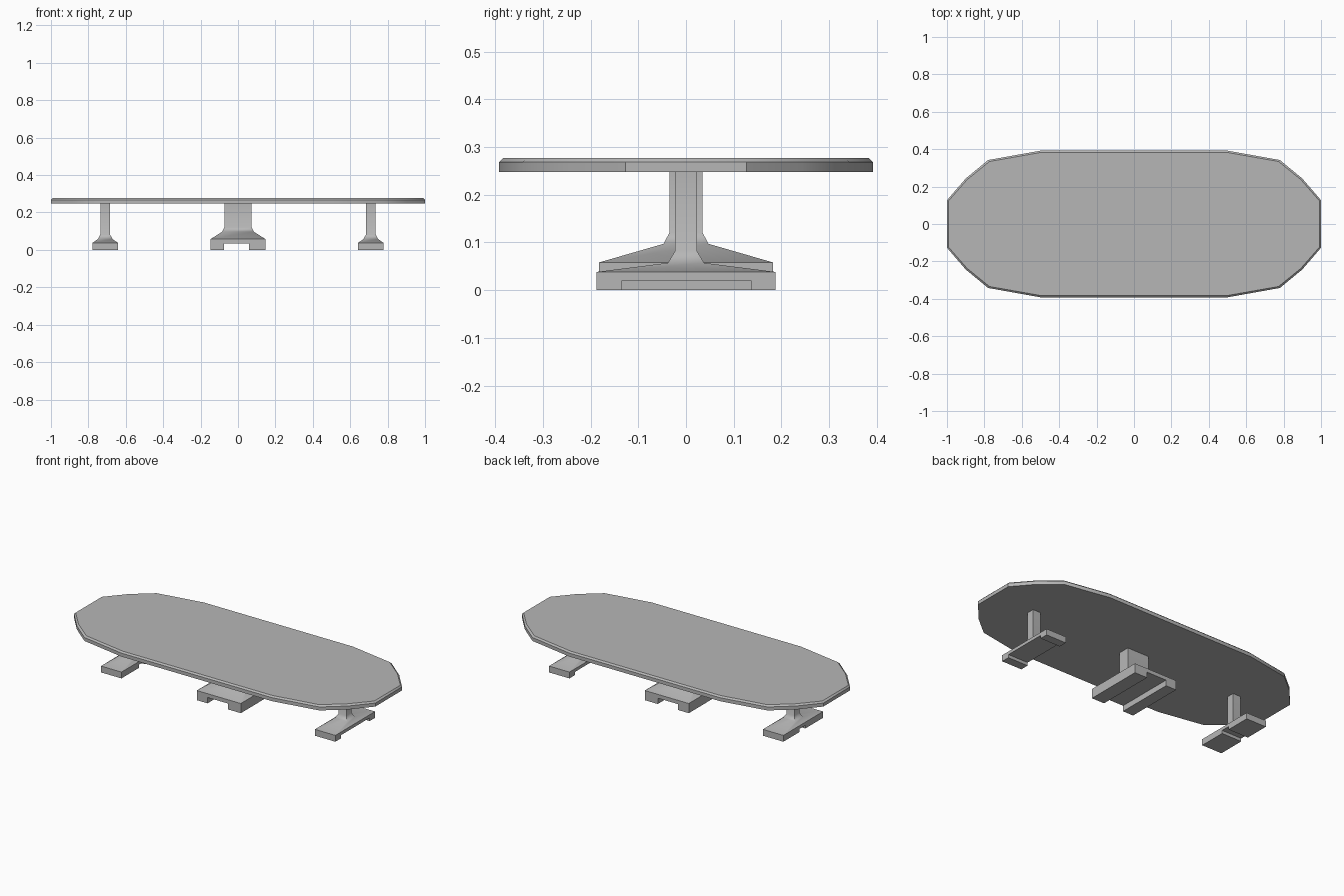
import bpy, bmesh, math

if "Cube" in bpy.data.objects:
    bpy.data.objects.remove(bpy.data.objects["Cube"])

# Mid grey for every part
grey = bpy.data.materials.new("mid_grey")
grey.diffuse_color = (0.47, 0.47, 0.47, 1)
grey.use_nodes = True
grey.node_tree.nodes["Principled BSDF"].inputs["Base Color"].default_value = grey.diffuse_color


def loft(name, rings):
    """Closed solid skinned through rings of (x, y, z) points."""
    bm = bmesh.new()
    loops = [[bm.verts.new(p) for p in ring] for ring in rings]
    n = len(loops[0])
    for a, b in zip(loops, loops[1:]):
        for i in range(n):
            j = (i + 1) % n
            bm.faces.new((a[i], a[j], b[j], b[i]))
    bm.faces.new(loops[0][::-1])
    bm.faces.new(loops[-1])
    bmesh.ops.recalc_face_normals(bm, faces=bm.faces)
    mesh = bpy.data.meshes.new(name)
    bm.to_mesh(mesh)
    bm.free()
    mesh.materials.append(grey)
    obj = bpy.data.objects.new(name, mesh)
    bpy.context.collection.objects.link(obj)
    return obj


def smooth(obj, degrees):
    bpy.ops.object.select_all(action='DESELECT')
    obj.select_set(True)
    bpy.context.view_layer.objects.active = obj
    bpy.ops.object.shade_smooth_by_angle(angle=math.radians(degrees))


def rect(x0, x1, y0, y1, z):
    return [(x0, y0, z), (x1, y0, z), (x1, y1, z), (x0, y1, z)]


def pedestal(name, cx, sections, notch):
    """Flared column from (half x, half y, z) sections, with a notch cut under its foot."""
    obj = loft(name, [rect(cx - hx, cx + hx, -hy, hy, z) for hx, hy, z in sections])
    x0, x1, y0, y1, h = notch
    cutter = loft("notch_cutter", [rect(x0, x1, y0, y1, -0.05), rect(x0, x1, y0, y1, h)])
    cutter.hide_render = True
    mod = obj.modifiers.new("notch", 'BOOLEAN')
    mod.operation = 'DIFFERENCE'
    mod.solver = 'EXACT'
    mod.object = cutter
    bpy.context.view_layer.objects.active = obj
    bpy.ops.object.modifier_apply(modifier=mod.name)
    bpy.data.objects.remove(cutter)
    smooth(obj, 54)


# Table top: one quarter of the outline, mirrored, with a chamfered upper rim
quarter = [(1.0, 0.127), (0.90, 0.243), (0.78, 0.342), (0.50, 0.392)]
half = quarter + [(-x, y) for x, y in reversed(quarter)]
outline = half + [(-x, -y) for x, y in half]


def top_ring(inset, z):
    return [(x * (1 - inset), y * (1 - inset / 0.39), z) for x, y in outline]


top = loft("table_top", [top_ring(0, 0.247), top_ring(0, 0.268), top_ring(0.009, 0.277)])
smooth(top, 30)

# Central pedestal with a channel running front to back
centre = [(0.146, 0.182, 0), (0.146, 0.182, 0.058), (0.085, 0.047, 0.097),
          (0.073, 0.035, 0.12), (0.073, 0.035, 0.248)]
pedestal("centre_pedestal", 0, centre, (-0.075, 0.06, -0.3, 0.3, 0.035))

# Slimmer end pedestals with channels running across
end = [(0.068, 0.188, 0), (0.068, 0.188, 0.038), (0.04, 0.038, 0.057),
       (0.026, 0.023, 0.082), (0.026, 0.023, 0.248)]
pedestal("right_pedestal", 0.71, end, (0.5, 0.9, -0.135, 0.137, 0.019))
pedestal("left_pedestal", -0.71, end, (-0.9, -0.5, -0.02, 0.035, 0.019))
